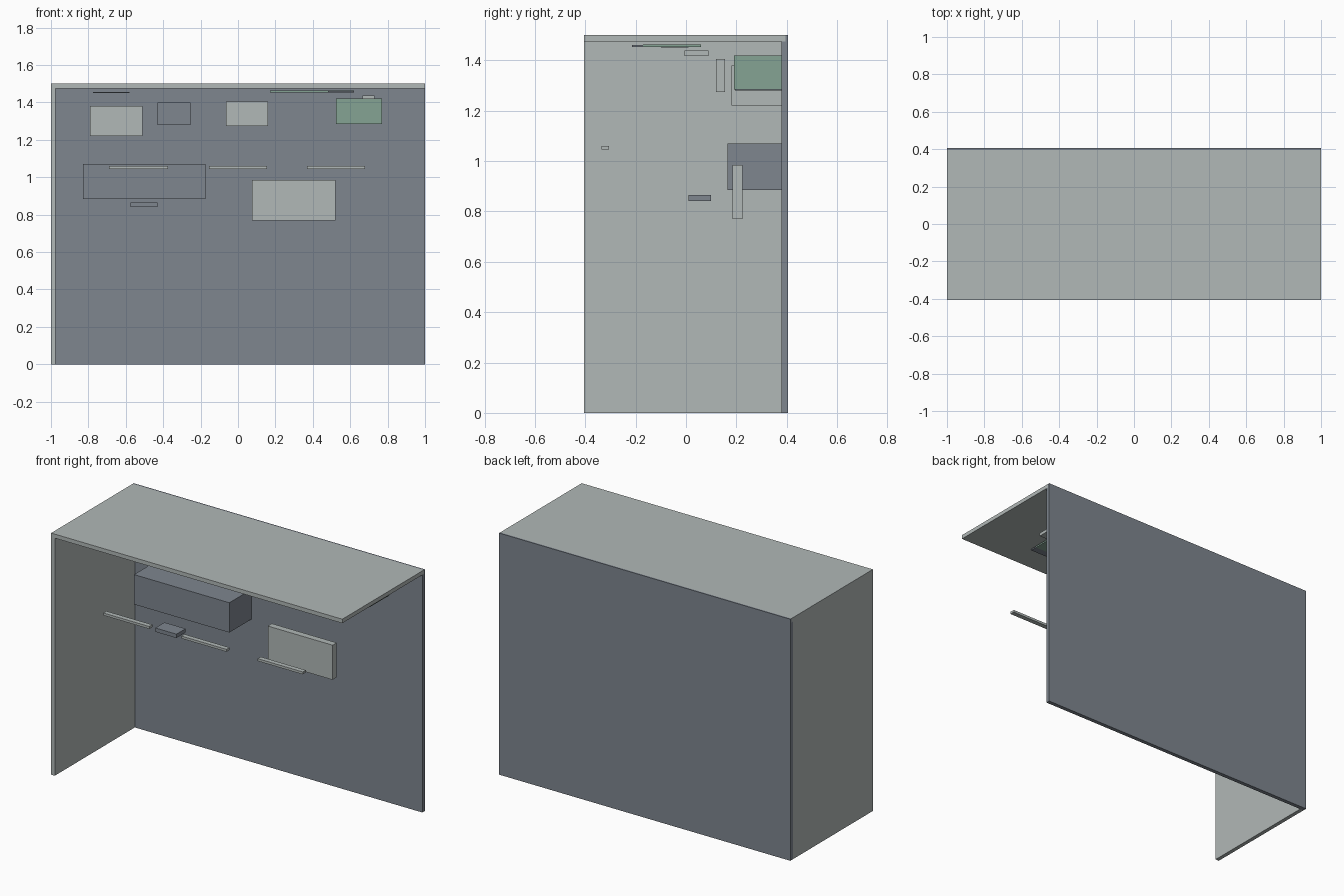
import bpy, bmesh

if "Cube" in bpy.data.objects:
    bpy.data.objects.remove(bpy.data.objects["Cube"])


def material(name, rgb):
    m = bpy.data.materials.new(name)
    m.diffuse_color = (*rgb, 1)
    m.use_nodes = True
    m.node_tree.nodes["Principled BSDF"].inputs["Base Color"].default_value = m.diffuse_color
    return m


GREY = material("light grey", (0.44, 0.48, 0.473))
SLATE = material("slate blue", (0.209, 0.238, 0.275))
GREEN = material("sage green", (0.235, 0.366, 0.296))


def extrude_x(name, x0, x1, profile, mat):
    """Extrude a (y, z) outline along x."""
    bm = bmesh.new()
    face = bm.faces.new([bm.verts.new((x0, y, z)) for y, z in profile])
    out = bmesh.ops.extrude_face_region(bm, geom=[face])
    verts = [v for v in out["geom"] if isinstance(v, bmesh.types.BMVert)]
    bmesh.ops.translate(bm, verts=verts, vec=(x1 - x0, 0, 0))
    bmesh.ops.recalc_face_normals(bm, faces=bm.faces)
    mesh = bpy.data.meshes.new(name)
    bm.to_mesh(mesh)
    bm.free()
    mesh.materials.append(mat)
    obj = bpy.data.objects.new(name, mesh)
    bpy.context.collection.objects.link(obj)
    return obj


def box(name, x, y, z, mat):
    return extrude_x(name, *x, [(y[0], z[0]), (y[1], z[0]), (y[1], z[1]), (y[0], z[1])], mat)


# Room shell: the back wall has a thin lip behind the roof
W, D, H, T = 1.0, 0.405, 1.5, 0.025
INNER = D - T
extrude_x("back_wall", -W, W,
          [(INNER, 0), (D, 0), (D, H), (D - 0.01, H), (D - 0.01, H - T), (INNER, H - T)], SLATE)
box("left_wall", (-W, -W + T), (-D, INNER), (0, H - T), GREY)
box("roof", (-W, W), (-D, D - 0.01), (H - T, H), GREY)

# Boxes mounted on the back wall
box("long_cabinet", (-0.83, -0.175), (0.165, INNER), (0.885, 1.07), SLATE)
box("upper_left_box", (-0.79, -0.51), (0.18, INNER), (1.22, 1.38), GREY)
box("upper_slate_box", (-0.43, -0.255), (0.195, INNER), (1.28, 1.40), SLATE)
box("upper_green_box", (0.525, 0.77), (0.19, INNER), (1.285, 1.42), GREEN)

# Standing panels
box("large_panel", (0.075, 0.52), (0.185, 0.225), (0.77, 0.985), GREY)
box("small_panel", (-0.065, 0.16), (0.12, 0.155), (1.275, 1.405), GREY)

# Row of front bars
for i, x in enumerate([(-0.69, -0.375), (-0.155, 0.155), (0.37, 0.68)]):
    box(f"front_bar_{i + 1}", x, (-0.335, -0.305), (1.045, 1.06), GREY)

# Small blocks
box("slate_block", (-0.575, -0.43), (0.01, 0.10), (0.842, 0.866), SLATE)
box("grey_block", (0.665, 0.73), (-0.005, 0.09), (1.418, 1.438), GREY)

# Thin plates below the roof
box("green_plate", (0.17, 0.62), (-0.17, 0.06), (1.453, 1.463), GREEN)
box("right_slate_plate", (0.48, 0.62), (-0.215, -0.17), (1.453, 1.461), SLATE)
box("left_slate_plate", (-0.775, -0.58), (-0.10, 0.01), (1.45, 1.457), SLATE)
